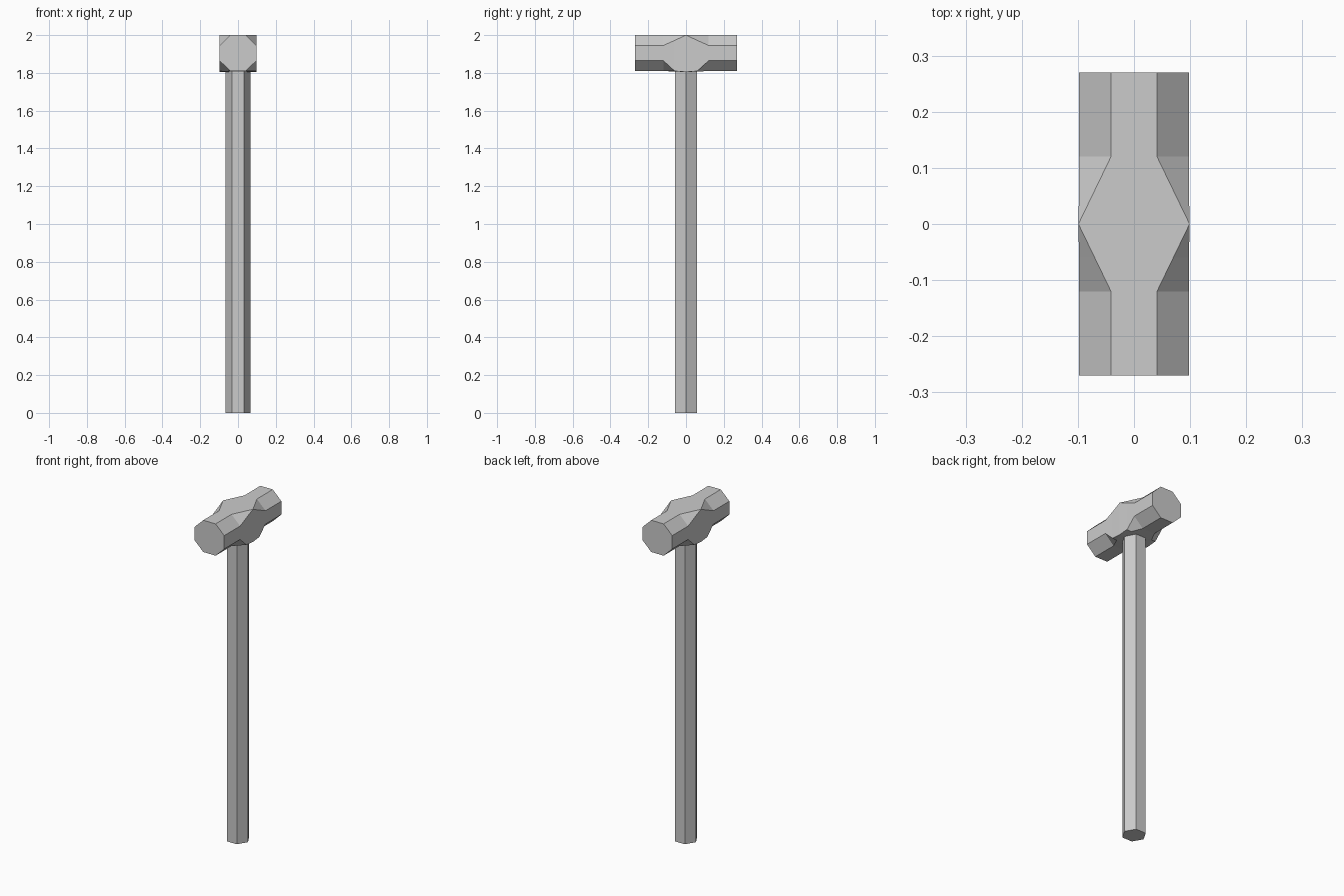
import bpy, bmesh

if "Cube" in bpy.data.objects:
    bpy.data.objects.remove(bpy.data.objects["Cube"])

# Handle: hexagonal bar with corners on +-x
bpy.ops.mesh.primitive_cylinder_add(vertices=6, radius=0.066, depth=1.82,
                                    location=(0, 0, 0.91), rotation=(0, 0, 0.5235988))
bpy.context.object.name = "handle"

# Head: octagonal ends lofted into a square eye section
def section(y, half_x, flat, bottom_flat, z_low, z_side_low, z_side_high, z_top=2.0):
    right = [(bottom_flat, z_low), (half_x, z_side_low), (half_x, z_side_high), (flat, z_top)]
    outline = right + [(-x, z) for x, z in reversed(right)]
    return [(x, y, z) for x, z in outline]

half = [
    (0.27, 0.098, 0.041, 0.041, 1.81, 1.865, 1.945),
    (0.12, 0.098, 0.041, 0.041, 1.81, 1.865, 1.945),
    (0.06, 0.098, 0.070, 0.070, 1.807, 1.810, 1.972),
    (0.00, 0.099, 0.099, 0.099, 1.805, 1.805, 2.0),
]
sections = [(-s[0],) + s[1:] for s in half] + half[-2::-1]

bm = bmesh.new()
rings = [[bm.verts.new(p) for p in section(*s)] for s in sections]
for a, b in zip(rings, rings[1:]):
    for i in range(8):
        j = (i + 1) % 8
        bm.faces.new((a[i], a[j], b[j], b[i]))
bm.faces.new(rings[0])
bm.faces.new(rings[-1])
bmesh.ops.remove_doubles(bm, verts=bm.verts, dist=0.0005)
bmesh.ops.recalc_face_normals(bm, faces=bm.faces)
mesh = bpy.data.meshes.new("hammer_head")
bm.to_mesh(mesh)
bm.free()
bpy.context.collection.objects.link(bpy.data.objects.new("hammer_head", mesh))
